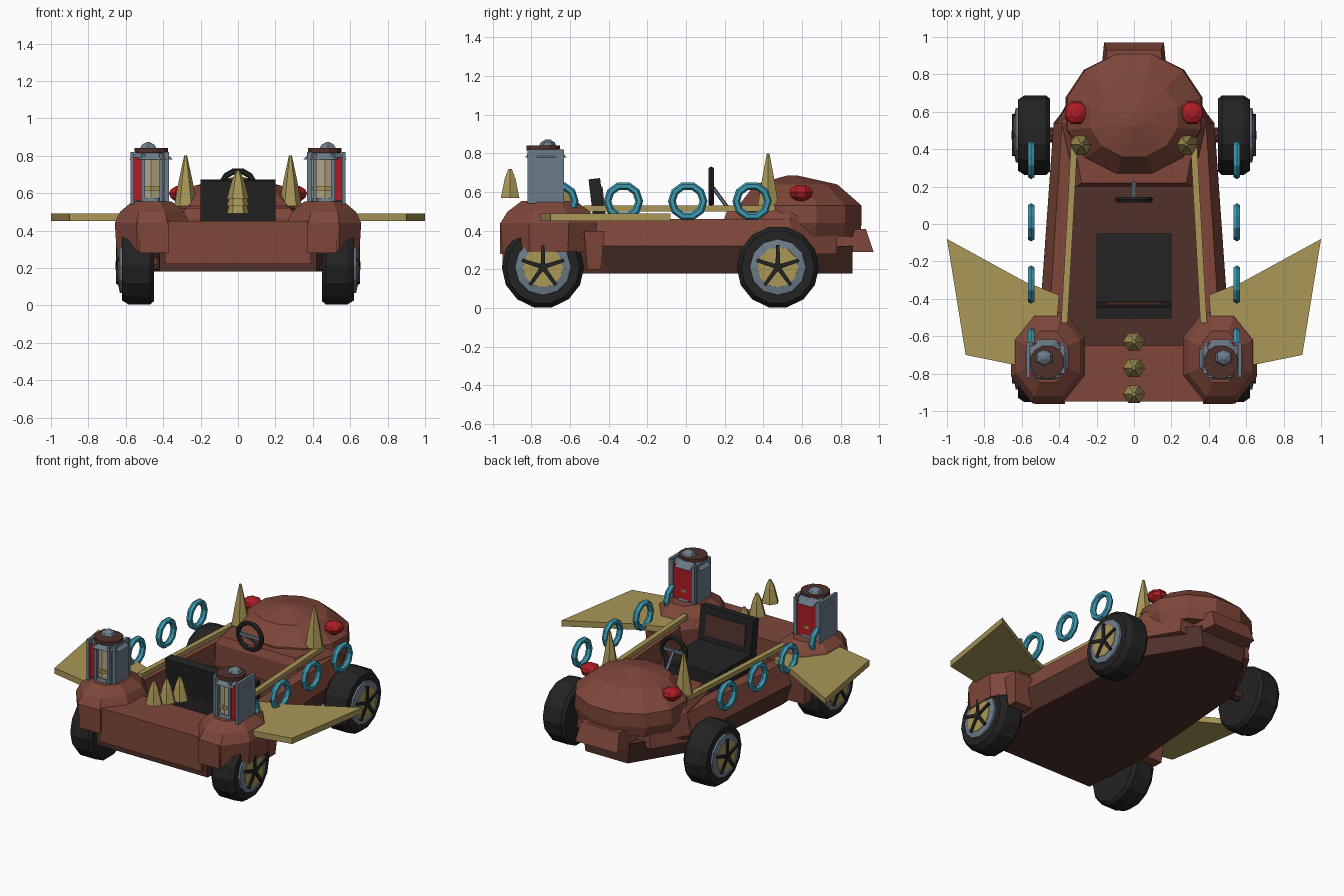
import bpy, bmesh, math
from mathutils import Vector, Matrix

if "Cube" in bpy.data.objects:
    bpy.data.objects.remove(bpy.data.objects["Cube"])

def mat(name, r, g, b):
    m = bpy.data.materials.new(name)
    m.diffuse_color = (r, g, b, 1)
    m.use_nodes = True
    m.node_tree.nodes["Principled BSDF"].inputs["Base Color"].default_value = m.diffuse_color
    return m

BROWN = mat("red_brown", .21, .062, .042)
DARK = mat("dark_brown", .082, .031, .024)
GOLD = mat("gold", .40, .31, .095)
GRAY = mat("steel_gray", .15, .20, .25)
BLACK = mat("black", .017, .017, .017)
RED = mat("red", .42, .012, .018)
TEAL = mat("teal", .045, .32, .44)
CREAM = mat("cream", .42, .37, .23)
SIDES = ((-1, "left"), (1, "right"))

def finish(name, bm, m):
    bmesh.ops.recalc_face_normals(bm, faces=bm.faces)
    me = bpy.data.meshes.new(name)
    bm.to_mesh(me)
    bm.free()
    me.materials.append(m)
    ob = bpy.data.objects.new(name, me)
    bpy.context.collection.objects.link(ob)
    return ob

def loft(name, loops, m):
    """Skin a list of equal-length point loops and cap both ends."""
    bm = bmesh.new()
    rows = [[bm.verts.new(p) for p in lp] for lp in loops]
    n = len(rows[0])
    for a, b in zip(rows, rows[1:]):
        for i in range(n):
            j = (i + 1) % n
            bm.faces.new((a[i], a[j], b[j], b[i]))
    bm.faces.new(rows[0])
    bm.faces.new(rows[-1])
    return finish(name, bm, m)

def ring(cx, cy, z, rx, ry, n, turn=.5):
    return [(cx + rx * math.cos((i + turn) * math.tau / n),
             cy + ry * math.sin((i + turn) * math.tau / n), z) for i in range(n)]

def stack(name, cx, cy, levels, n, m, turn=.5):
    """Rings given as (z, rx, ry)."""
    return loft(name, [ring(cx, cy, z, rx, ry, n, turn) for z, rx, ry in levels], m)

def box(name, x, y, z, m, rot=0):
    bm = bmesh.new()
    c = Vector((sum(x) / 2, sum(y) / 2, sum(z) / 2))
    bmesh.ops.create_cube(bm, size=1, matrix=Matrix.Translation(c) @ Matrix.Rotation(rot, 4, 'X')
                          @ Matrix.Diagonal((abs(x[1] - x[0]), y[1] - y[0], z[1] - z[0], 1)))
    return finish(name, bm, m)

def prism(name, plan, z0, z1, m):
    return loft(name, [[(x, y, z0) for x, y in plan], [(x, y, z1) for x, y in plan]], m)

def mirror_plan(half, z):
    return [(x, y, z) for x, y in half] + [(-x, y, z) for x, y in reversed(half)]

def torus(name, c, R, r, n, k, m, axis='X'):
    rot = Matrix.Rotation(math.pi / 2, 4, 'Y' if axis == 'X' else 'X') if axis != 'Z' else Matrix()
    M = Matrix.Translation(c) @ rot
    bm = bmesh.new()
    v = [[bm.verts.new(M @ Vector(((R + r * math.cos(b)) * math.cos(a), (R + r * math.cos(b)) * math.sin(a),
          r * math.sin(b)))) for b in [j * math.tau / k for j in range(k)]]
         for a in [(i + .5) * math.tau / n for i in range(n)]]
    for i in range(n):
        for j in range(k):
            bm.faces.new((v[i][j], v[(i + 1) % n][j], v[(i + 1) % n][(j + 1) % k], v[i][(j + 1) % k]))
    return finish(name, bm, m)

def lathe_x(name, cy, cz, prof, n, m, s):
    """Rings round the x axis, given as (x, radius)."""
    return loft(name, [[(s * x, cy + r * math.cos(i * math.tau / n), cz + r * math.sin(i * math.tau / n))
                        for i in range(n)] for x, r in prof], m)

# Chassis tub: narrow floor flaring up to the side walls
floor = [(.42, -.93), (.45, -.4), (.38, .5), (.16, .86)]
flare = [(.42, -.94), (.50, -.45), (.43, .54), (.18, .86)]
loft("chassis", [mirror_plan(floor, .18), mirror_plan(flare, .32)], DARK)

# Sloping side walls and gold rails
for s, side in SIDES:
    loft(side + "_side_wall", [
        [(s * x, -.62, z) for x, z in ((.51, .32), (.46, .46), (.385, .46), (.365, .25))],
        [(s * x, .54, z) for x, z in ((.43, .32), (.385, .46), (.31, .46), (.29, .25))]], BROWN)
    loft(side + "_rail", [
        [(s * x, y, z) for x, z in ((c, .50), (c + .035, .50), (c + .035, .53), (c, .53))]
        for c, y in ((.355, -.53), (.30, .46))], GOLD)

# Tail block and nose
box("tail_block", (-.39, .39), (-.95, -.65), (.22, .45), BROWN)
loft("nose", [mirror_plan([(.20, .55), (.16, .97)], .29), mirror_plan([(.19, .55), (.145, .93)], .41)], BROWN)

# Rounded hood and cowl
loft("cowl", [mirror_plan([(.32, .20), (.42, .54), (.28, .78)], .28),
              mirror_plan([(.31, .20), (.385, .54), (.26, .78)], .47),
              mirror_plan([(.28, .22), (.34, .54), (.24, .76)], .52)], BROWN)
loft("hood", [ring(0, .58, .37, .35, .33, 12), ring(0, .59, .44, .38, .33, 12),
              ring(0, .59, .53, .37, .33, 12), ring(0, .57, .64, .24, .22, 12),
              ring(0, .55, .685, .03, .03, 12)], BROWN)

# Seat with framed backrest
box("seat_cushion", (-.2, .2), (-.48, -.05), (.30, .45), BLACK)
box("seat_back", (-.2, .2), (-.49, -.43), (.43, .67), BLACK, .12)
box("seat_back_panel", (-.15, .15), (-.432, -.424), (.49, .63), DARK, .12)

# Steering wheel, spoke and column
torus("steering_wheel", (0, .13, .63), .09, .016, 12, 6, BLACK, 'Y')
box("steering_spoke", (-.085, .085), (.123, .137), (.62, .64), GRAY)
loft("steering_column", [ring(0, .135, .63, .012, .012, 6), ring(0, .23, .50, .012, .012, 6)], GRAY)

# Spikes along the tail
for i in range(3):
    z = .57 - .04 * i
    stack("tail_spike_%d" % (i + 1), 0, -.91 + .14 * i,
          [(z, .06, .055), (z + .10, .032, .032), (z + .15, .01, .01)], 6, GOLD, 0)

for s, side in SIDES:
    # Wheels: tyre, rim, gold disc and five spokes
    for cy, end in ((-.74, "front"), (.475, "rear")):
        nm = side + "_" + end
        cz = .212
        lathe_x(nm + "_tyre", cy, cz, [(.45, .15), (.45, .195), (.47, .213), (.585, .213), (.62, .19), (.62, .15)],
                14, BLACK, s)
        lathe_x(nm + "_rim", cy, cz, [(.6, .148), (.632, .145), (.64, .105), (.60, .10)], 12, GRAY, s)
        lathe_x(nm + "_hub_disc", cy, cz, [(.60, .108), (.643, .105)], 12, GOLD, s)
        lathe_x(nm + "_hub", cy, cz, [(.62, .025), (.655, .022)], 8, BLACK, s)
        lathe_x(nm + "_axle", cy, cz + .01, [(.3, .04), (.46, .04)], 8, DARK, s)
        for k in range(5):
            a = math.pi / 2 + k * math.tau / 5
            u, w = (math.cos(a), math.sin(a)), (-math.sin(a), math.cos(a))
            pts = [(r * u[0] + t * w[0], r * u[1] + t * w[1])
                   for r, t in ((0, -.012), (.115, -.009), (.115, .009), (0, .012))]
            loft(nm + "_spoke_%d" % k, [[(s * x, cy + p, cz + q) for p, q in pts] for x in (.63, .652)], BLACK)

    # Fender pod over the wheel, with guards
    stack(side + "_fender", s * .46, -.71,
          [(.29, .205, .26), (.44, .215, .27), (.50, .185, .23), (.555, .115, .15)], 8, BROWN)
    box(side + "_fender_front_plate", (s * .37, s * .53), (-.962, -.90), (.28, .44), BROWN)
    loft(side + "_mudguard", [ring(s * .52, -.475, .20, .10, .05, 4), ring(s * .52, -.475, .40, .12, .075, 4)], BROWN)

    # Flat wing
    prism(side + "_wing", [(s * x, y) for x, y in
          ((.40, -.38), (.58, -.31), (1.0, -.08), (.90, -.70), (.63, -.755), (.42, -.6))], .45, .49, GOLD)

    # Lantern tower on the fender
    tx, ty = s * .465, -.725
    stack(side + "_lantern_glass", tx, ty, [(.54, .078, .085), (.81, .078, .085)], 10, CREAM)
    stack(side + "_lantern_band", tx, ty, [(.615, .088, .096), (.635, .088, .096)], 10, GOLD)
    stack(side + "_lantern_base", tx, ty, [(.54, .105, .105), (.575, .095, .095)], 8, GRAY)
    box(side + "_lantern_outer_plate", (s * .555, s * .575), (-.82, -.63), (.54, .82), GRAY)
    box(side + "_lantern_inner_plate", (s * .37, s * .395), (-.80, -.65), (.54, .82), GRAY)
    box(side + "_lantern_back_panel", (s * .395, s * .555), (-.65, -.635), (.56, .79), RED)
    box(side + "_lantern_front_panel", (s * .515, s * .558), (-.808, -.795), (.56, .79), RED)
    for px, py in ((.508, -.81), (.41, -.81), (.385, -.64), (.55, -.64)):
        stack(side + "_lantern_post", s * px, py, [(.54, .014, .014), (.81, .014, .014)], 4, GRAY)
    stack(side + "_lantern_roof", tx, ty, [(.78, .125, .115), (.83, .075, .075)], 8, GRAY)
    stack(side + "_lantern_cap", s * .463, -.738, [(.815, .093, .09), (.84, .093, .09)], 12, DARK)
    stack(side + "_lantern_finial", s * .48, -.715, [(.83, .055, .05), (.858, .04, .035), (.873, .01, .01)], 6, GRAY)

    # Row of hoops
    for i in range(4):
        torus(side + "_hoop_%d" % (i + 1), (s * .55, .342 - .333 * i, .553), .082, .02, 10, 6, TEAL)

    # Horn and lamp on the hood
    stack(side + "_horn", s * .28, .425, [(.53, .062, .062), (.67, .036, .036), (.80, .008, .008)], 6, GOLD, 0)
    stack(side + "_lamp", s * .31, .595, [(.555, .025, .025), (.575, .054, .057), (.60, .064, .066),
          (.62, .054, .056), (.638, .022, .022)], 8, RED)
